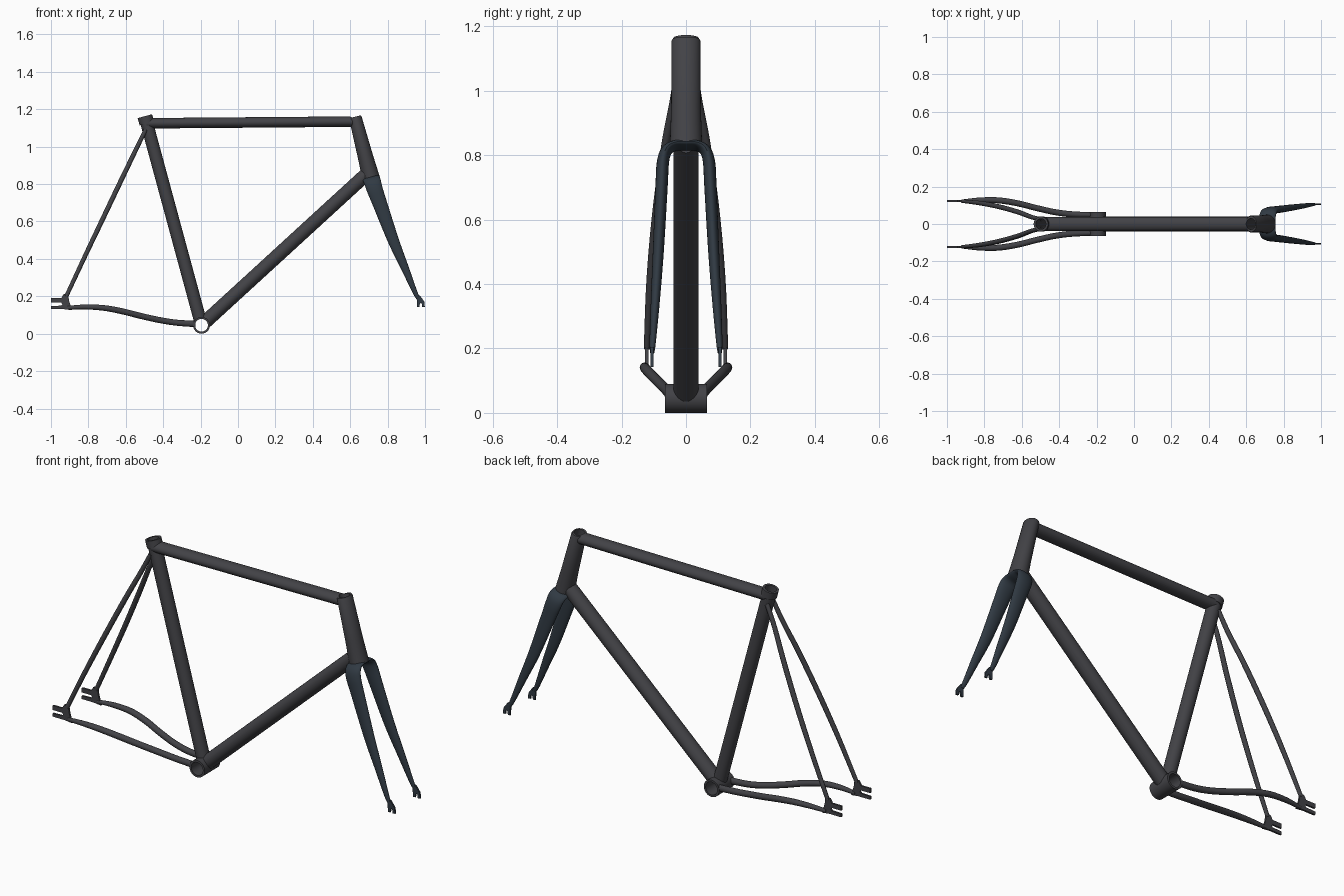
import bpy, bmesh, math
from mathutils import Vector

if "Cube" in bpy.data.objects:
    bpy.data.objects.remove(bpy.data.objects["Cube"])


def material(name, rgb):
    m = bpy.data.materials.new(name)
    m.diffuse_color = (*rgb, 1)
    m.use_nodes = True
    m.node_tree.nodes["Principled BSDF"].inputs["Base Color"].default_value = m.diffuse_color
    return m


FRAME = material("frame_grey", (0.055, 0.055, 0.062))
FORK = material("fork_blue_grey", (0.03, 0.042, 0.056))


def make_object(name, bm, mat):
    bmesh.ops.recalc_face_normals(bm, faces=bm.faces)
    me = bpy.data.meshes.new(name)
    bm.to_mesh(me)
    bm.free()
    me.materials.append(mat)
    ob = bpy.data.objects.new(name, me)
    bpy.context.collection.objects.link(ob)
    return ob


def smooth_path(pts, steps):
    """Catmull-Rom through rows of (x, y, z, a, b)."""
    out = []
    for i in range(len(pts) - 1):
        p0, p1 = pts[max(i - 1, 0)], pts[i]
        p2, p3 = pts[i + 1], pts[min(i + 2, len(pts) - 1)]
        for k in range(steps):
            t = k / steps
            out.append([0.5 * (2 * b + (c - a) * t + (2 * a - 5 * b + 4 * c - d) * t * t
                               + (3 * b - a - 3 * c + d) * t ** 3)
                        for a, b, c, d in zip(p0, p1, p2, p3)])
    return out + [list(pts[-1])]


def sweep(name, pts, ref=(0, 1, 0), mat=FRAME, steps=1, sides=32):
    """Elliptical section swept along pts; a lies along ref, b across it."""
    rows = smooth_path(pts, steps) if steps > 1 else pts
    pos = [Vector(r[:3]) for r in rows]
    bm = bmesh.new()
    rings = []
    for i, r in enumerate(rows):
        t = (pos[min(i + 1, len(pos) - 1)] - pos[max(i - 1, 0)]).normalized()
        v = t.cross(Vector(ref)).normalized()
        u = v.cross(t)
        rings.append([bm.verts.new(pos[i] + u * r[3] * math.cos(w) + v * r[4] * math.sin(w))
                      for w in (2 * math.pi * k / sides for k in range(sides))])
    for A, B in zip(rings, rings[1:]):
        for k in range(sides):
            j = (k + 1) % sides
            bm.faces.new((A[k], A[j], B[j], B[k]))
    bm.faces.new(rings[0])
    bm.faces.new(rings[-1])
    return make_object(name, bm, mat)


def plate(name, outline, y, thick, mat):
    """Flat outline in x, z extruded along y."""
    bm = bmesh.new()
    f = bm.faces.new([bm.verts.new((x, y - thick / 2, z)) for x, z in outline])
    g = bmesh.ops.extrude_face_region(bm, geom=[f])["geom"]
    bmesh.ops.translate(bm, vec=(0, thick, 0),
                        verts=[e for e in g if isinstance(e, bmesh.types.BMVert)])
    return make_object(name, bm, mat)


def cut(targets, cutter):
    cutter.hide_render = True
    for ob in targets:
        bpy.context.view_layer.objects.active = ob
        m = ob.modifiers.new("bore", "BOOLEAN")
        m.operation, m.solver, m.object = "DIFFERENCE", "EXACT", cutter
        bpy.ops.object.modifier_apply(modifier=m.name)
    bpy.data.objects.remove(cutter)


# Main joints: bottom bracket, seat cluster, head
BB = Vector((-0.195, 0, 0.045))
SEAT = Vector((-0.498, 0, 1.163))
HEAD_T = Vector((0.626, 0, 1.160))
HEAD_B = Vector((0.711, 0, 0.832))
seat_dir = (SEAT - BB).normalized()
head_dir = (HEAD_T - HEAD_B).normalized()

# Main tubes
shell = sweep("bottom_bracket_shell", [(BB.x, -0.065, BB.z, .045, .045),
                                       (BB.x, 0.065, BB.z, .045, .045)], ref=(1, 0, 0))
seat_tube = sweep("seat_tube", [(*BB, .034, .034), (*(SEAT - seat_dir * .03), .034, .034)])
collar = sweep("seat_collar", [(*(SEAT - seat_dir * .04), .040, .040),
                               (*SEAT, .040, .040)])
top_tube = sweep("top_tube", [(-0.488, 0, 1.125, .037, .028), (0.635, 0, 1.134, .037, .028)])
down_tube = sweep("down_tube", [(*BB, .039, .037), (0.70, 0, 0.865, .039, .037)])
mid = HEAD_B.lerp(HEAD_T, 0.35)
head_tube = sweep("head_tube", [(*HEAD_B, .050, .047), (*mid, .046, .041),
                                (*(HEAD_T - head_dir * .006), .045, .034),
                                (*HEAD_T, .042, .031)])

# Bores through shell, seat tube and head tube
cut([shell, seat_tube, down_tube],
    sweep("shell_bore", [(BB.x, -0.2, BB.z, .034, .034), (BB.x, 0.2, BB.z, .034, .034)],
          ref=(1, 0, 0)))
cut([seat_tube, collar, top_tube],
    sweep("seat_bore", [(*(BB + seat_dir * .08), .028, .028),
                        (*(SEAT + seat_dir * .05), .028, .028)]))
cut([head_tube, top_tube, down_tube],
    sweep("head_bore", [(*(HEAD_B - head_dir * .05), .030, .025),
                        (*(HEAD_T + head_dir * .05), .030, .025)]))

# Stays and dropouts, left and right
chain = [(-.228, .049, .052, .014, .017), (-.33, .052, .059, .016, .016),
         (-.42, .063, .073, .016, .016), (-.52, .085, .095, .016, .016),
         (-.62, .110, .120, .016, .016), (-.72, .126, .138, .016, .015),
         (-.82, .128, .143, .014, .013), (-.91, .123, .139, .009, .010)]
stay = [(-.494, .026, 1.09, .011, .011), (-.545, .036, .985, .012, .012),
        (-.62, .064, .83, .013, .013), (-.72, .092, .62, .013, .013),
        (-.82, .111, .41, .012, .012), (-.918, .122, .20, .009, .011)]
rear_hook = [(-1, .19), (-.945, .19), (-.932, .212), (-.908, .212), (-.903, .175),
             (-.888, .126), (-.93, .131), (-1, .131), (-1, .148), (-.945, .15),
             (-.939, .158), (-.945, .166), (-1, .166)]
fork_hook = [(.957, .142), (.956, .172), (.955, .205), (.972, .205), (.985, .187),
             (.996, .172), (.999, .142), (.985, .142), (.984, .158), (.978, .165),
             (.972, .158), (.970, .142)]
for side, s in (("left", 1), ("right", -1)):
    for part, pts in (("chain_stay", chain), ("seat_stay", stay)):
        sweep(f"{part}_{side}", [(x, s * y, z, a, b) for x, y, z, a, b in pts],
              steps=6, sides=20)
    plate(f"rear_dropout_{side}", rear_hook, s * .122, .010, FRAME)
    plate(f"fork_dropout_{side}", fork_hook, s * .105, .009, FORK)

# Fork: one sweep up one blade, over the crown, down the other
blade = [(.964, .105, .188, .010, .007), (.945, .103, .225, .013, .010),
         (.893, .095, .35, .021, .014), (.830, .086, .50, .030, .017),
         (.757, .076, .70, .039, .019), (.730, .072, .775, .043, .019),
         (.719, .061, .812, .045, .017), (.713, .036, .829, .046, .013)]
fork = blade + [(.712, 0, .831, .046, .013)] + \
    [(x, -y, z, a, b) for x, y, z, a, b in reversed(blade)]
sweep("fork", fork, ref=(.968, 0, .25), mat=FORK, steps=6, sides=24)

# Smooth shading with sharp edges kept
bpy.ops.object.select_all(action="SELECT")
bpy.context.view_layer.objects.active = head_tube
bpy.ops.object.shade_smooth_by_angle(angle=math.radians(35))
